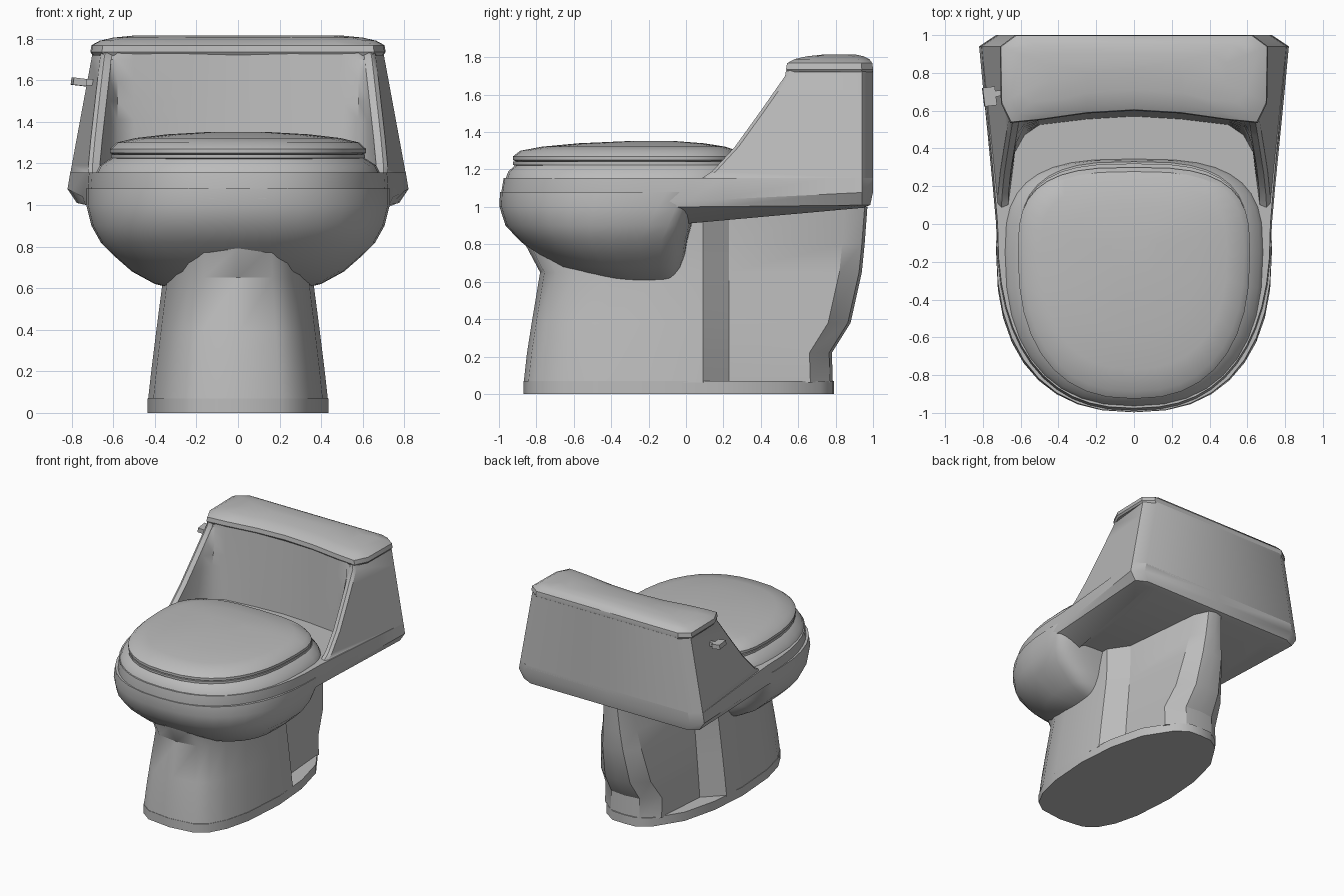
import bpy, bmesh, math

if "Cube" in bpy.data.objects:
    bpy.data.objects.remove(bpy.data.objects["Cube"], do_unlink=True)

ceramic = bpy.data.materials.new("grey ceramic")
ceramic.use_nodes = True
COLOR = (0.5, 0.5, 0.5, 1)
ceramic.diffuse_color = COLOR
ceramic.node_tree.nodes["Principled BSDF"].inputs["Base Color"].default_value = COLOR


def loft(name, rings, angle=32):
    """Skin a stack of closed rings and cap both ends."""
    bm = bmesh.new()
    loops = [[bm.verts.new(p) for p in ring] for ring in rings]
    for a, b in zip(loops, loops[1:]):
        for i in range(len(a)):
            j = (i + 1) % len(a)
            bm.faces.new((a[i], a[j], b[j], b[i]))
    bm.faces.new(loops[0])
    bm.faces.new(loops[-1])
    bmesh.ops.recalc_face_normals(bm, faces=bm.faces)
    mesh = bpy.data.meshes.new(name)
    bm.to_mesh(mesh)
    bm.free()
    mesh.materials.append(ceramic)
    obj = bpy.data.objects.new(name, mesh)
    bpy.context.collection.objects.link(obj)
    bpy.ops.object.select_all(action='DESELECT')
    obj.select_set(True)
    bpy.context.view_layer.objects.active = obj
    bpy.ops.object.shade_smooth_by_angle(angle=math.radians(angle))
    return obj


def mirrored(half, z):
    """Ring from a half outline whose first and last points lie on x = 0."""
    pts = half + [(-x, y) for x, y in half[-2:0:-1]]
    return [(x, y, z(y) if callable(z) else z) for x, y in pts]


def oval(z, xr, front, back, mid, nf=2.4, nb=3.0, count=36):
    ring = []
    for i in range(count):
        a = 2 * math.pi * i / count
        c, s = math.cos(a), math.sin(a)
        e = 2 / (nb if s > 0 else nf)
        reach = back - mid if s > 0 else mid - front
        ring.append((math.copysign(xr * abs(c) ** e, c),
                     mid + math.copysign(reach * abs(s) ** e, s), z))
    return ring


def lerp(table, z):
    """Piecewise linear lookup in (z, value) pairs."""
    for (z0, v0), (z1, v1) in zip(table, table[1:]):
        if z <= z1:
            return v0 + (v1 - v0) * max(0, z - z0) / (z1 - z0)
    return table[-1][1]


# Foot plinth
foot = [(0, -.87), (.2, -.845), (.29, -.78), (.36, -.65), (.41, -.45), (.435, -.1),
        (.41, .22), (.34, .5), (.2, .72), (.1, .785), (0, .79)]
loft("foot_plinth", [mirrored(foot, 0), mirrored(foot, .07)])

# Pedestal: full front shroud, stepped-in rear column with tapering trap
def pedestal_ring(z, front, width, back, trap):
    sx = width / .435
    half = [(x * sx, front + (y + .87) * (.09 - front) / .96)
            for x, y in foot[:6]]
    half += [(.425 * sx, .09), (.285 * sx, .23), (trap, back - .12),
             (trap * .5, back - .015), (0, back)]
    return mirrored(half, z)

loft("pedestal", [pedestal_ring(*r) for r in (
    (.06, -.868, .433, .785, .25), (.22, -.85, .415, .78, .25), (.38, -.825, .395, .88, .22),
    (.65, -.78, .36, .94, .18), (.8, -.86, .35, .955, .15), (1.0, -.88, .35, .97, .12))], 30)

# Bowl underside, with a squarer rear end
loft("bowl", [oval(*r, nb=4.5) for r in (
    (.58, .24, -.32, -.1, -.2), (.62, .4, -.5, -.05, -.22),
    (.68, .51, -.7, -.02, -.25), (.75, .59, -.805, .0, -.25),
    (.82, .66, -.89, .01, -.25), (.9, .705, -.965, .03, -.2),
    (1.0, .73, -.997, .06, -.15), (1.08, .73, -.995, .08, -.1))], 40)

# Rim and deck running back under the tank
def deck_ring(z, xr, front, flare, back):
    half = []
    for i in range(13):
        a = math.pi / 2 * i / 12
        half.append((xr * math.sin(a) ** .83, front * max(0, math.cos(a)) ** .83))
    half += [(xr + flare * .2, .2), (xr + flare * .8, .75), (xr + flare, .94),
             (xr + flare - .09, back), (0, back)]
    return mirrored(half, z)

loft("rim_deck", [
    deck_ring(lambda y: .91 + .09 * max(y, 0), .55, -.8, .1, .95),
    deck_ring(lambda y: 1.0 + .01 * max(y, 0), .725, -.99, .05, .985),
    deck_ring(lambda y: 1.03 + .05 * max(y, 0), .73, -.995, .09, 1.0),
    deck_ring(1.155, .722, -.975, .085, 1.0)])

# Raised inner rim under the seat
loft("seat_riser", [oval(1.15, .685, -.965, .345, -.15), oval(1.19, .665, -.95, .34, -.15),
                    oval(1.225, .61, -.91, .33, -.15)])

# Seat ring and domed lid
loft("seat", [oval(1.215, .59, -.9, .31, -.15), oval(1.225, .61, -.925, .32, -.15),
              oval(1.242, .61, -.925, .32, -.15), oval(1.245, .59, -.9, .3, -.15)])
loft("seat_lid", [oval(z, .615 * s, -.15 - .775 * s, -.15 + .45 * s, -.15) for z, s in (
    (1.24, .97), (1.25, 1), (1.27, 1), (1.3, .95), (1.322, .8), (1.34, .55), (1.352, .2))])

# Tank with wings sweeping forward around the seat
SIDE = [(1.0, .77), (1.08, .82), (1.73, .70)]
WING = [(1.15, .08), (1.19, .14), (1.32, .26), (1.5, .39), (1.7, .53), (1.73, .535)]

def tank_ring(z):
    x, yf = lerp(SIDE, z), lerp(WING, z)
    t = (z - 1.15) / .58
    xf = x - (.94 - yf) * .1
    half = [(0, 1), (x - .09, 1), (x, .94), (xf, yf + .02), (xf - .02, yf),
            (xf - .055, yf + .015), (.63 - .02 * t, max(.38 + .1 * t, yf + .022)),
            (.58, .47 + .075 * t), (.5, .525 + .03 * t), (.25, .555 + .035 * t),
            (0, .57 + .04 * t)]
    return mirrored(half, z)

loft("tank", [tank_ring(z) for z in (1.13, 1.155, 1.19, 1.25, 1.32, 1.41, 1.5, 1.6, 1.7, 1.73)], 40)

# Tank cover, slightly overhanging with a bevelled crown
def cover_ring(z, d, back):
    half = [(0, back), (.63 - d, back), (.71 - d, .94 - d * .4), (.705 - d, .64 + d * .5),
            (.655 - d, .535 + d), (.5 - d, .55 + d), (.25, .585 + d), (0, .6 + d)]
    return mirrored(half, z)

loft("tank_cover", [cover_ring(*r) for r in (
    (1.72, .01, .997), (1.735, 0, 1), (1.768, .005, .997), (1.79, .045, .98),
    (1.805, .11, .95), (1.816, .22, .9))])

# Flush lever on the right side
def box(name, center, size, tilt=0):
    sx, sy, sz = size
    corners = [(-1, -1), (1, -1), (1, 1), (-1, 1)]
    obj = loft(name, [[(a * sx / 2, b * sy / 2, h * sz / 2) for a, b in corners] for h in (-1, 1)])
    obj.location = center
    obj.rotation_euler = (0, tilt, .12)

box("lever_stem", (-.73, .69, 1.59), (.06, .03, .03))
box("lever_handle", (-.765, .675, 1.592), (.065, .1, .035), .12)
